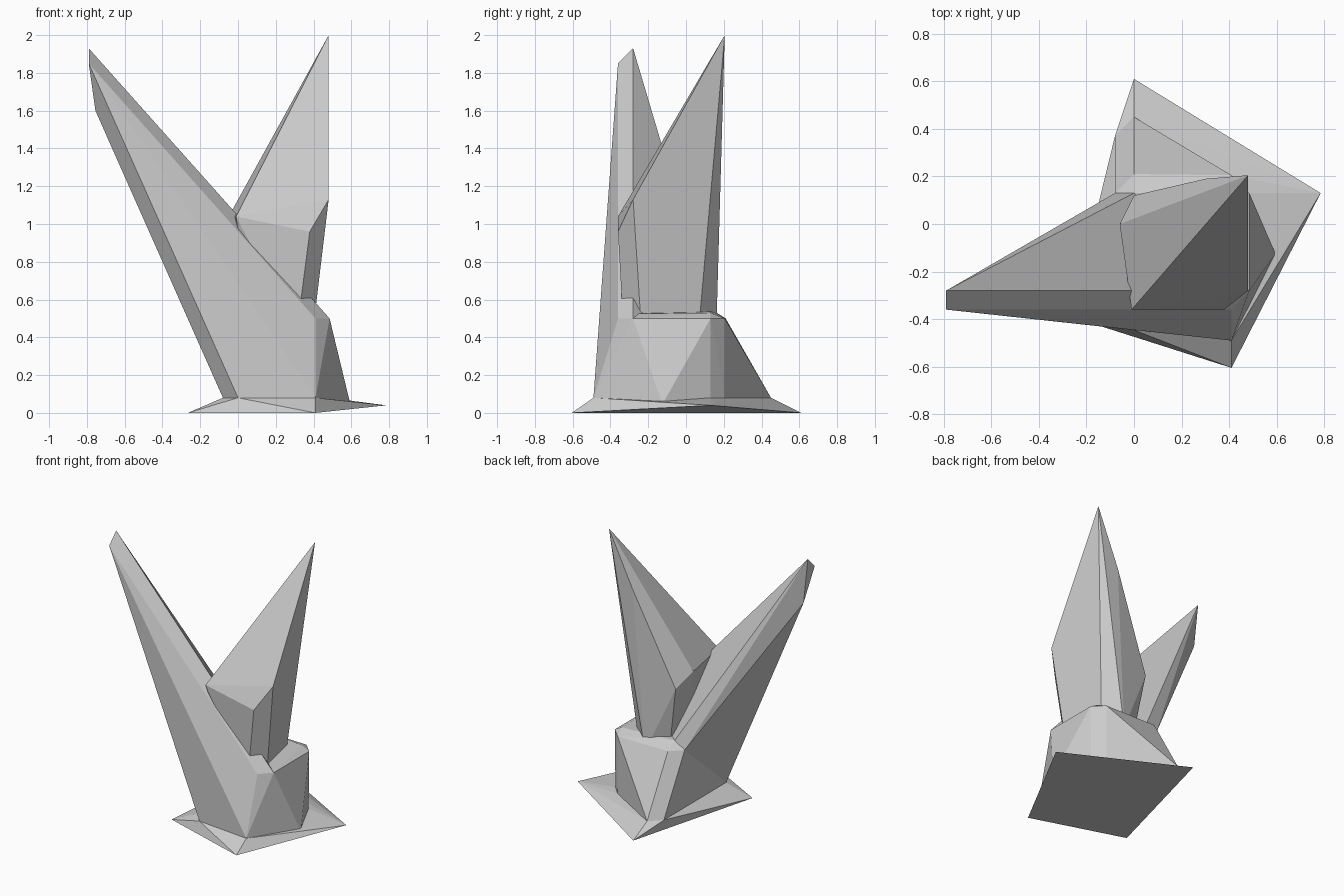
import bpy, bmesh


def crystal(name, rings):
    """Faceted solid: the convex shell around a few cross-section outlines."""
    bm = bmesh.new()
    for ring in rings:
        for p in ring:
            bm.verts.new(p)
    res = bmesh.ops.convex_hull(bm, input=bm.verts[:])
    loose = {g for g in res["geom_interior"] + res["geom_unused"]
             if isinstance(g, bmesh.types.BMVert)}
    bmesh.ops.delete(bm, geom=list(loose), context='VERTS')
    bmesh.ops.dissolve_limit(bm, angle_limit=0.03, verts=bm.verts[:], edges=bm.edges[:])
    bmesh.ops.recalc_face_normals(bm, faces=bm.faces[:])
    mesh = bpy.data.meshes.new(name)
    bm.to_mesh(mesh)
    bm.free()
    obj = bpy.data.objects.new(name, mesh)
    bpy.context.collection.objects.link(obj)
    return obj


# Outline where the flared foot meets the stump
foot_top = [(0.41, -0.49, 0.08), (0.595, -0.125, 0.045), (0.48, 0.13, 0.08),
            (0.41, 0.205, 0.08), (0, 0.45, 0.08), (-0.08, 0.37, 0.08),
            (-0.08, -0.35, 0.08), (0, -0.446, 0.08)]

# Flared foot
foot_rim = [(0.41, -0.605, 0), (0.785, 0.13, 0.04), (0, 0.61, 0), (-0.265, -0.39, 0)]
crystal("flared_foot", [foot_rim, foot_top])

# Stump with a bevelled top
shoulder = [(0.41, -0.36, 0.5), (0.485, -0.28, 0.5), (0.485, 0.13, 0.5),
            (0.41, 0.205, 0.5), (0, 0.21, 0.5), (-0.08, 0.13, 0.5)]
stump_top = [(0.43, -0.26, 0.525), (0.43, 0.13, 0.53), (0, 0.13, 0.55)]
crystal("stump", [foot_top, shoulder, stump_top])

# Long shard leaning left out of the stump
shard_root = [(0.41, -0.49, 0.08), (0, -0.446, 0.08), (-0.08, -0.35, 0.08),
              (0.41, -0.36, 0.5), (0.485, -0.28, 0.5), (0.385, -0.28, 0.61),
              (0.0, 0.13, 0.55), (-0.08, 0.13, 0.5)]
left_tip = [(-0.79, -0.36, 1.85), (-0.79, -0.28, 1.93), (-0.755, -0.28, 1.6)]
crystal("leaning_shard", [shard_root, left_tip])

# Pointed shard rising from the stump
root = [(0.31, -0.33, 0.42), (0.395, -0.235, 0.42), (0.335, 0.065, 0.42),
        (0.22, 0.16, 0.42), (0.08, 0.08, 0.42), (0.08, -0.2, 0.42)]
girdle = [(-0.01, -0.36, 1.04), (0.38, -0.36, 0.96), (0.48, -0.28, 1.13),
          (0, 0.12, 0.92), (-0.06, 0, 1.02), (0.30, 0.19, 1.6)]
crystal("pointed_shard", [root, girdle, [(0.48, 0.205, 2.0)]])
